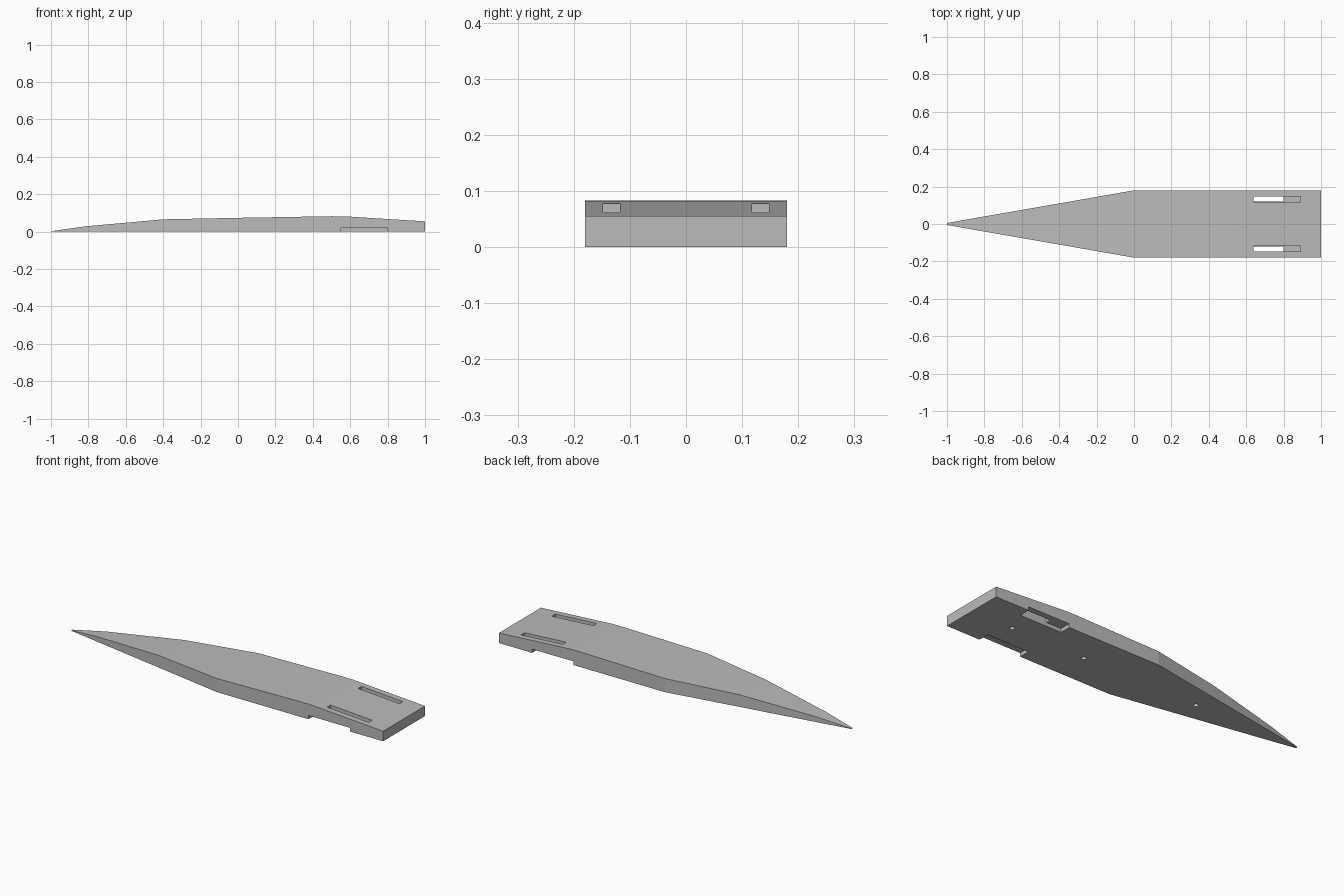
import bpy
import bmesh

cube = bpy.data.objects.get("Cube")
if cube:
    bpy.data.objects.remove(cube, do_unlink=True)

grey = bpy.data.materials.new("plain grey")
grey.use_nodes = True
colour = (0.5, 0.5, 0.5, 1)
grey.diffuse_color = colour
grey.node_tree.nodes["Principled BSDF"].inputs["Base Color"].default_value = colour


def finish(name, bm):
    """Turn a bmesh into a linked grey object."""
    bmesh.ops.recalc_face_normals(bm, faces=bm.faces)
    mesh = bpy.data.meshes.new(name)
    bm.to_mesh(mesh)
    bm.free()
    mesh.materials.append(grey)
    obj = bpy.data.objects.new(name, mesh)
    bpy.context.scene.collection.objects.link(obj)
    return obj


def box(name, low, high):
    """Box cutter between two corners."""
    bm = bmesh.new()
    bmesh.ops.create_cube(bm, size=1)
    for v in bm.verts:
        v.co = [(a + b) / 2 + c * (b - a) for a, b, c in zip(low, high, v.co)]
    return finish(name, bm)


def peg(name, x, radius, depth):
    """Round cutter rising from the underside."""
    bm = bmesh.new()
    bmesh.ops.create_cone(bm, cap_ends=True, segments=16,
                          radius1=radius, radius2=radius, depth=depth * 2)
    bmesh.ops.translate(bm, verts=bm.verts, vec=(x, 0, 0))
    return finish(name, bm)


# Tapered body: cross-sections of (x, half width, height)
stations = [(-1, 0.005, 0.002), (-0.82, 0.037, 0.028), (-0.4, 0.11, 0.066),
            (0, 0.18, 0.074), (0.5, 0.18, 0.0825), (0.57, 0.18, 0.082),
            (1, 0.18, 0.055)]
bm = bmesh.new()
rings = [[bm.verts.new(p) for p in ((x, -w, 0), (x, w, 0), (x, w, h), (x, -w, h))]
         for x, w, h in stations]
for a, b in zip(rings, rings[1:]):
    for i in range(4):
        j = (i + 1) % 4
        bm.faces.new((a[i], a[j], b[j], b[i]))
bm.faces.new(rings[0])
bm.faces.new(rings[-1])
body = finish("body", bm)

# Side notches underneath, meeting long slots in the top
cutters = []
for side, name in ((1, "left"), (-1, "right")):
    def span(a, b):
        return sorted((side * a, side * b))
    y0, y1 = span(0.12, 0.25)
    cutters.append(box(name + "_notch_cutter", (0.55, y0, -0.05), (0.8, y1, 0.02)))
    y0, y1 = span(0.118, 0.148)
    cutters.append(box(name + "_slot_cutter", (0.64, y0, 0.019), (0.89, y1, 0.2)))

# Small blind holes along the underside
for x in (-0.38, 0.31, 0.75):
    cutters.append(peg("hole_cutter", x, 0.0125, 0.03))

# Cut everything out and discard the cutters
for cutter in cutters:
    cutter.hide_render = True
    mod = body.modifiers.new(cutter.name, 'BOOLEAN')
    mod.operation = 'DIFFERENCE'
    mod.solver = 'EXACT'
    mod.object = cutter
bpy.context.view_layer.update()
result = bpy.data.meshes.new_from_object(
    body.evaluated_get(bpy.context.evaluated_depsgraph_get()))
body.modifiers.clear()
body.data = result
for cutter in cutters:
    bpy.data.objects.remove(cutter, do_unlink=True)

# One plain material on every face
result.materials.clear()
result.materials.append(grey)
for face in result.polygons:
    face.material_index = 0
    face.use_smooth = False
